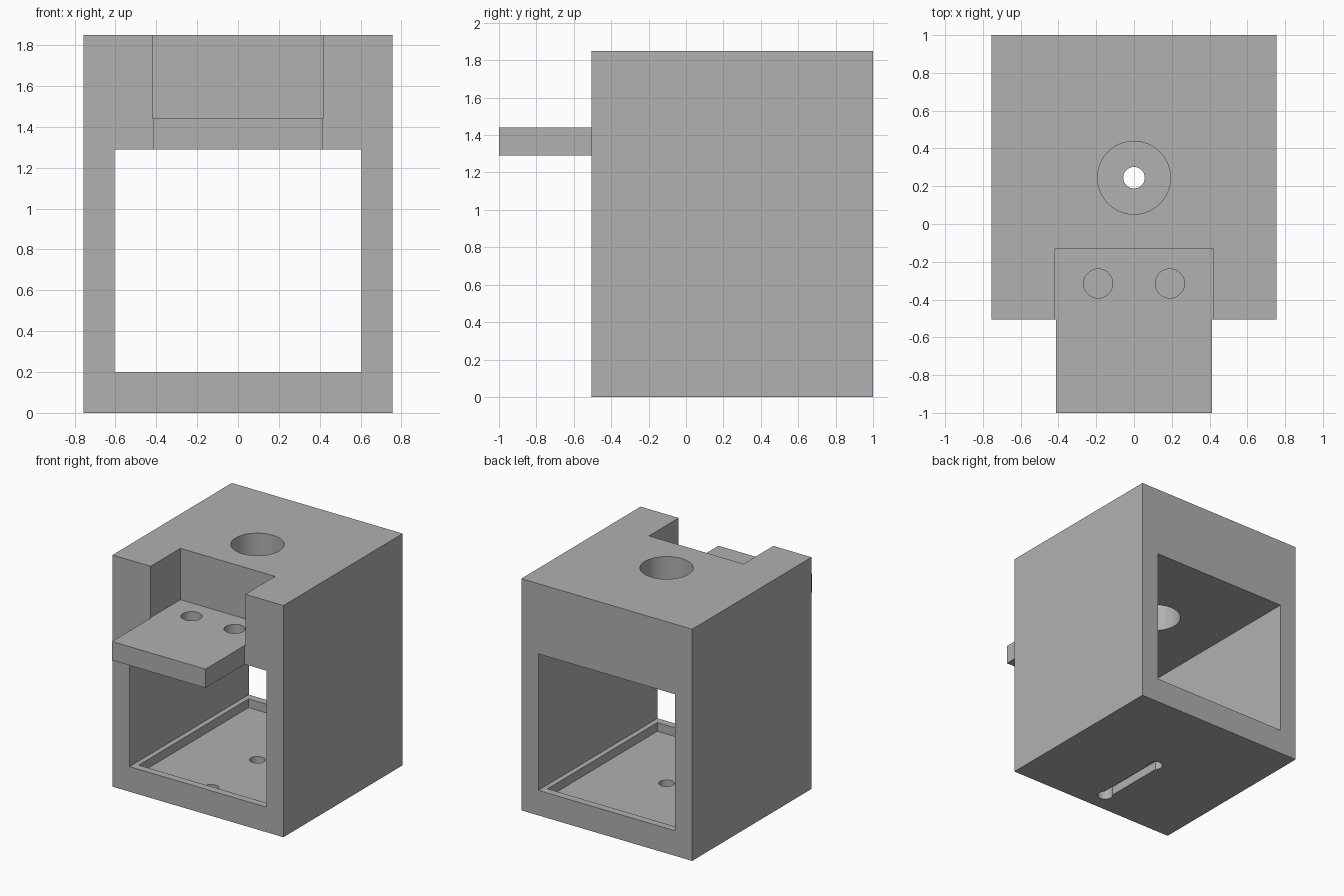
import bpy
import math

old = bpy.data.objects.get("Cube")
if old:
    bpy.data.objects.remove(old, do_unlink=True)

grey = bpy.data.materials.new("plain grey")
grey.use_nodes = True
colour = (0.44, 0.44, 0.44, 1)
grey.diffuse_color = colour
grey.node_tree.nodes["Principled BSDF"].inputs["Base Color"].default_value = colour


def box(name, x, y, z):
    """Box from (min, max) ranges on each axis."""
    bpy.ops.mesh.primitive_cube_add(size=1)
    ob = bpy.context.object
    ob.name = name
    ob.location = [sum(r) / 2 for r in (x, y, z)]
    ob.scale = [r[1] - r[0] for r in (x, y, z)]
    bpy.ops.object.transform_apply(location=True, rotation=True, scale=True)
    ob.data.materials.append(grey)
    return ob


def rod(name, x, y, radius, z):
    """Upright cylinder spanning the z range."""
    bpy.ops.mesh.primitive_cylinder_add(
        vertices=64, radius=radius, depth=z[1] - z[0],
        location=(x, y, sum(z) / 2))
    ob = bpy.context.object
    ob.name = name
    bpy.ops.object.transform_apply(location=True, rotation=True, scale=True)
    ob.data.materials.append(grey)
    return ob


def combine(target, other, operation="DIFFERENCE"):
    """Apply a boolean, then discard the tool object."""
    other.hide_render = True
    mod = target.modifiers.new(other.name, "BOOLEAN")
    mod.operation = operation
    mod.solver = "EXACT"
    mod.object = other
    bpy.context.view_layer.objects.active = target
    bpy.ops.object.modifier_apply(modifier=mod.name)
    bpy.data.objects.remove(other, do_unlink=True)


front, back, height = -0.505, 1.0, 1.85
ceiling, shelf_top = 1.29, 1.44
hole_back, hole_front = 0.245, -0.34

# Housing block with a square tunnel from front to back
housing = box("housing", (-0.755, 0.755), (front, back), (0, height))
combine(housing, box("tunnel", (-0.605, 0.605), (front - 1, back + 1), (0.2, ceiling)))

# Notch in the front of the roof, with the shelf projecting below it
combine(housing, box("notch", (-0.418, 0.418), (front - 1, -0.13), (shelf_top, height + 1)))
combine(housing, box("shelf", (-0.413, 0.413), (-1, -0.42), (ceiling, shelf_top)), "UNION")

# Shallow tray in the tunnel floor, leaving a low lip all round
combine(housing, box("tray", (-0.565, 0.565), (front + 0.06, back - 0.06), (0.13, 0.3)))

# Large roof hole and the pair of shelf holes
combine(housing, rod("roof_hole", 0, hole_back, 0.193, (1.2, 2)))
for side in (-1, 1):
    combine(housing, rod("shelf_hole", side * 0.19, -0.315, 0.077, (1.2, 1.6)))

# Two floor holes joined by a groove on the underside
for y in (hole_front, hole_back):
    combine(housing, rod("floor_hole", 0, y, 0.057, (-0.1, 0.25)))
combine(housing, box("groove", (-0.04, 0.04), (hole_front, hole_back), (-0.1, 0.07)))

# Smooth hole walls, crisp box edges
bpy.ops.object.select_all(action="DESELECT")
housing.select_set(True)
bpy.context.view_layer.objects.active = housing
bpy.ops.object.shade_smooth_by_angle(angle=math.radians(30))
